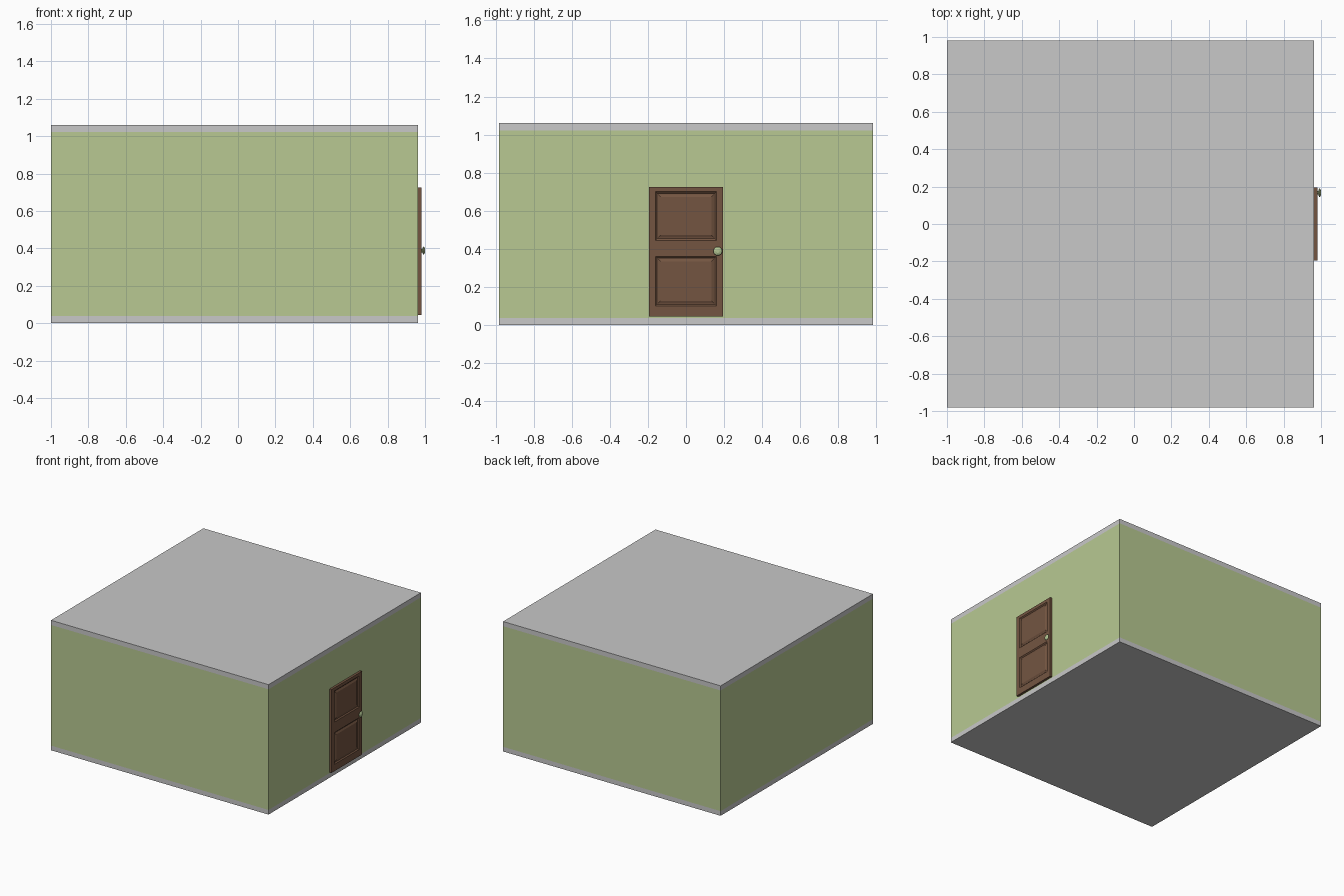
import bpy, bmesh, math
from mathutils import Vector

if "Cube" in bpy.data.objects:
    bpy.data.objects.remove(bpy.data.objects["Cube"])


def material(name, rgb):
    m = bpy.data.materials.new(name)
    m.diffuse_color = (*rgb, 1.0)
    m.use_nodes = True
    m.node_tree.nodes["Principled BSDF"].inputs["Base Color"].default_value = m.diffuse_color
    return m


GREEN = material("wall green", (0.479, 0.584, 0.287))
GREY = material("slab grey", (0.578, 0.578, 0.578))
BROWN = material("door brown", (0.174, 0.091, 0.053))
KNOB = material("knob pale green", (0.45, 0.56, 0.29))


def box_mesh(lo, hi):
    bm = bmesh.new()
    bmesh.ops.create_cube(bm, size=1)
    for v in bm.verts:
        v.co = [lo[i] if v.co[i] < 0 else hi[i] for i in range(3)]
    return bm


def cut(bm, axis, values):
    for val in values:
        co, no = Vector((0, 0, 0)), Vector((0, 0, 0))
        co[axis], no[axis] = val, 1
        bmesh.ops.bisect_plane(bm, geom=bm.verts[:] + bm.edges[:] + bm.faces[:],
                               plane_co=co, plane_no=no)


def finish(bm, name, mats):
    bmesh.ops.recalc_face_normals(bm, faces=bm.faces[:])
    me = bpy.data.meshes.new(name)
    bm.to_mesh(me)
    bm.free()
    for m in mats:
        me.materials.append(m)
    ob = bpy.data.objects.new(name, me)
    bpy.context.collection.objects.link(ob)
    return ob


# Room body: green walls between flush grey floor and ceiling bands
WALL_X, HEIGHT, BAND = 0.963, 1.06, 0.038
bm = box_mesh((-1, -0.982, 0), (WALL_X, 0.982, HEIGHT))
cut(bm, 2, (BAND, HEIGHT - BAND))
for f in bm.faces:
    f.material_index = 0 if BAND < f.calc_center_median().z < HEIGHT - BAND else 1
finish(bm, "room_body", [GREEN, GREY])

# Door with two panels, each with a groove and a raised centre
DOOR_X = 0.982
bm = box_mesh((WALL_X - 0.005, -0.195, 0.045), (DOOR_X, 0.195, 0.725))
cut(bm, 1, (-0.16, 0.16))
cut(bm, 2, (0.10, 0.36, 0.445, 0.70))
bm.normal_update()
panels = []
for f in bm.faces:
    c = f.calc_center_median()
    if f.normal.x > 0.9 and abs(c.y) < 0.1 and (0.10 < c.z < 0.36 or 0.445 < c.z < 0.70):
        panels.append(f)
for width, depth in ((0.012, -0.008), (0.008, 0.0), (0.018, 0.006)):
    bmesh.ops.inset_individual(bm, faces=panels, thickness=width, depth=0)
    for f in panels:
        for v in f.verts:
            v.co.x += depth
finish(bm, "door", [BROWN])

# Door knob: turned profile (distance along x, radius)
profile = [(0.975, 0.010), (0.986, 0.010), (0.988, 0.018),
           (0.992, 0.024), (0.996, 0.020), (1.0, 0.010)]
SIDES = 10
bm = bmesh.new()
rings = []
for x, r in profile:
    rings.append([bm.verts.new((x, 0.167 + r * math.cos(2 * math.pi * i / SIDES),
                                0.388 + r * math.sin(2 * math.pi * i / SIDES)))
                  for i in range(SIDES)])
for a, b in zip(rings, rings[1:]):
    for i in range(SIDES):
        j = (i + 1) % SIDES
        bm.faces.new((a[i], a[j], b[j], b[i]))
bm.faces.new(rings[0])
bm.faces.new(rings[-1])
finish(bm, "door_knob", [KNOB])
